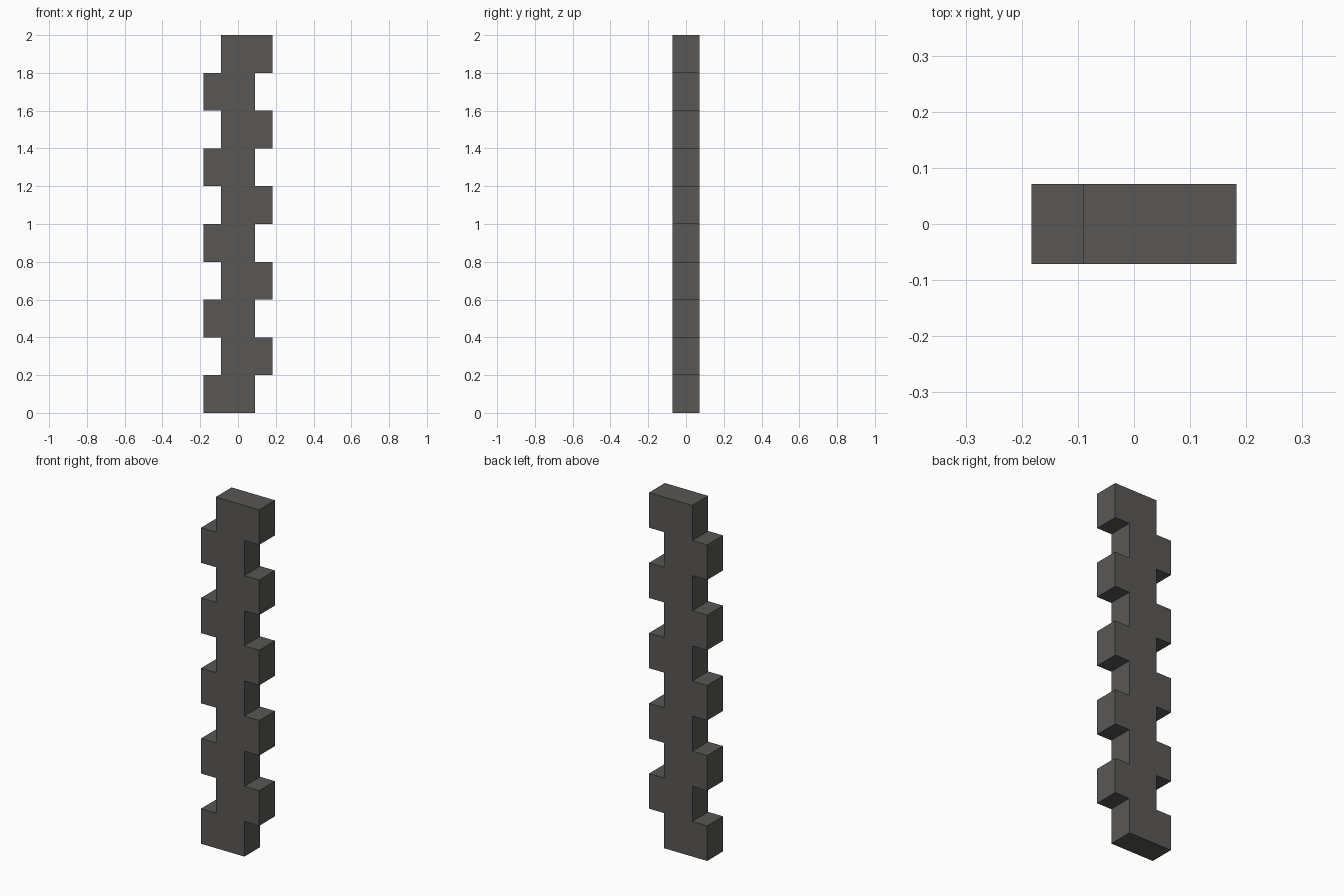
import bpy
import bmesh

if "Cube" in bpy.data.objects:
    bpy.data.objects.remove(bpy.data.objects["Cube"])

STEPS = 10           # alternating blocks up the strip
STEP_H = 0.2
OUTER = 0.183        # reach of a tooth from the centre
INNER = 0.09         # depth of a notch from the centre
HALF_DEPTH = 0.071

# Zigzag outline: even steps lean left, odd steps lean right
left, right = [], []
for i in range(STEPS):
    l, r = (OUTER, INNER) if i % 2 == 0 else (INNER, OUTER)
    for z in (i * STEP_H, (i + 1) * STEP_H):
        left.append((-l, z))
        right.append((r, z))
outline = right + left[::-1]

# Toothed strip: outline extruded front to back
bm = bmesh.new()
front = bm.faces.new([bm.verts.new((x, -HALF_DEPTH, z)) for x, z in outline])
extruded = bmesh.ops.extrude_face_region(bm, geom=[front], use_keep_orig=True)
verts = [v for v in extruded["geom"] if isinstance(v, bmesh.types.BMVert)]
bmesh.ops.translate(bm, verts=verts, vec=(0, 2 * HALF_DEPTH, 0))
bmesh.ops.recalc_face_normals(bm, faces=bm.faces)

mesh = bpy.data.meshes.new("toothed_strip")
bm.to_mesh(mesh)
bm.free()
strip = bpy.data.objects.new("toothed_strip", mesh)
bpy.context.collection.objects.link(strip)

# Dark grey finish
mat = bpy.data.materials.new("dark_grey")
mat.diffuse_color = (0.1, 0.097, 0.093, 1)
mat.use_nodes = True
mat.node_tree.nodes["Principled BSDF"].inputs["Base Color"].default_value = mat.diffuse_color
mesh.materials.append(mat)
